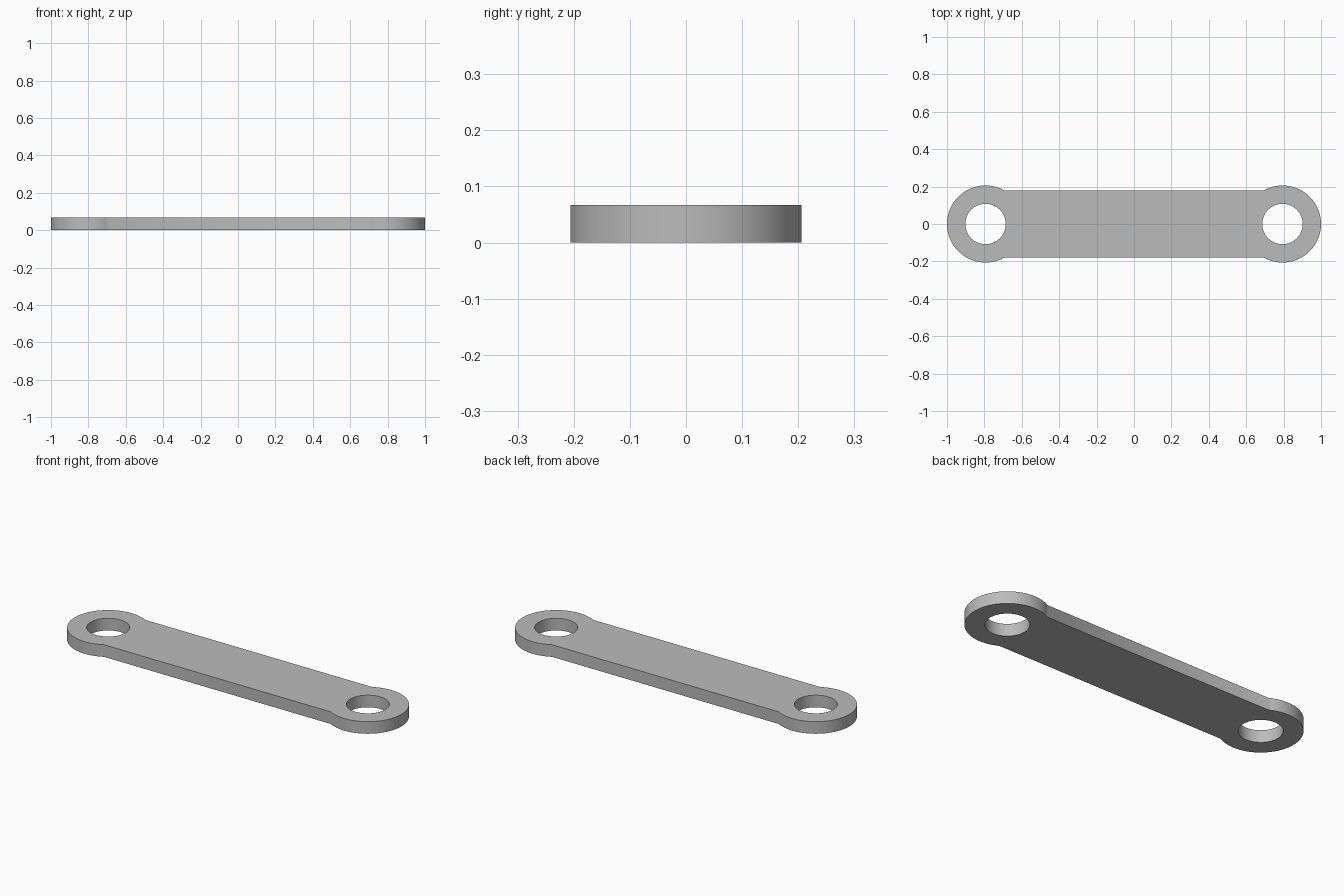
import bpy, bmesh
from math import asin, cos, sin, pi

cube = bpy.data.objects.get("Cube")
if cube:
    bpy.data.objects.remove(cube, do_unlink=True)

END_R = 0.206            # outer radius of each eye
HOLE_R = 0.108           # pin hole radius
CENTRE_X = 1 - END_R     # hole centre distance from the middle
HALF_WIDTH = 0.18        # half width of the bar
THICKNESS = 0.067


def arc(cx, radius, start, end, steps):
    """Points along an arc, both ends included."""
    angles = [start + (end - start) * i / steps for i in range(steps + 1)]
    return [(cx + radius * cos(a), radius * sin(a)) for a in angles]


def add_loop(bm, points):
    verts = [bm.verts.new((x, y, 0)) for x, y in points]
    return [bm.edges.new((v, verts[i - 1])) for i, v in enumerate(verts)]


# Outline: two rounded eyes joined by a narrower straight bar
neck = asin(HALF_WIDTH / END_R)
outline = (arc(CENTRE_X, END_R, neck - pi, pi - neck, 64)
           + arc(-CENTRE_X, END_R, neck, 2 * pi - neck, 64))

bm = bmesh.new()
edges = add_loop(bm, outline)
for side in (-1, 1):
    edges += add_loop(bm, arc(side * CENTRE_X, HOLE_R, 0, 2 * pi, 64)[:-1])

# Fill around the holes and give the plate its thickness
bmesh.ops.triangle_fill(bm, edges=edges, use_beauty=True, use_dissolve=False)
raised = bmesh.ops.extrude_face_region(bm, geom=bm.faces[:])["geom"]
bmesh.ops.translate(bm, vec=(0, 0, THICKNESS),
                    verts=[g for g in raised if isinstance(g, bmesh.types.BMVert)])
bmesh.ops.recalc_face_normals(bm, faces=bm.faces[:])

mesh = bpy.data.meshes.new("link_plate")
bm.to_mesh(mesh)
bm.free()
plate = bpy.data.objects.new("link_plate", mesh)
bpy.context.collection.objects.link(plate)

# Plain grey metal
grey = bpy.data.materials.new("light_grey")
grey.use_nodes = True
colour = (0.5, 0.5, 0.5, 1)
grey.diffuse_color = colour
grey.node_tree.nodes["Principled BSDF"].inputs["Base Color"].default_value = colour
mesh.materials.append(grey)

# Smooth rims, sharp plate edges
bpy.ops.object.select_all(action="DESELECT")
plate.select_set(True)
bpy.context.view_layer.objects.active = plate
bpy.ops.object.shade_smooth_by_angle(angle=pi / 6)
